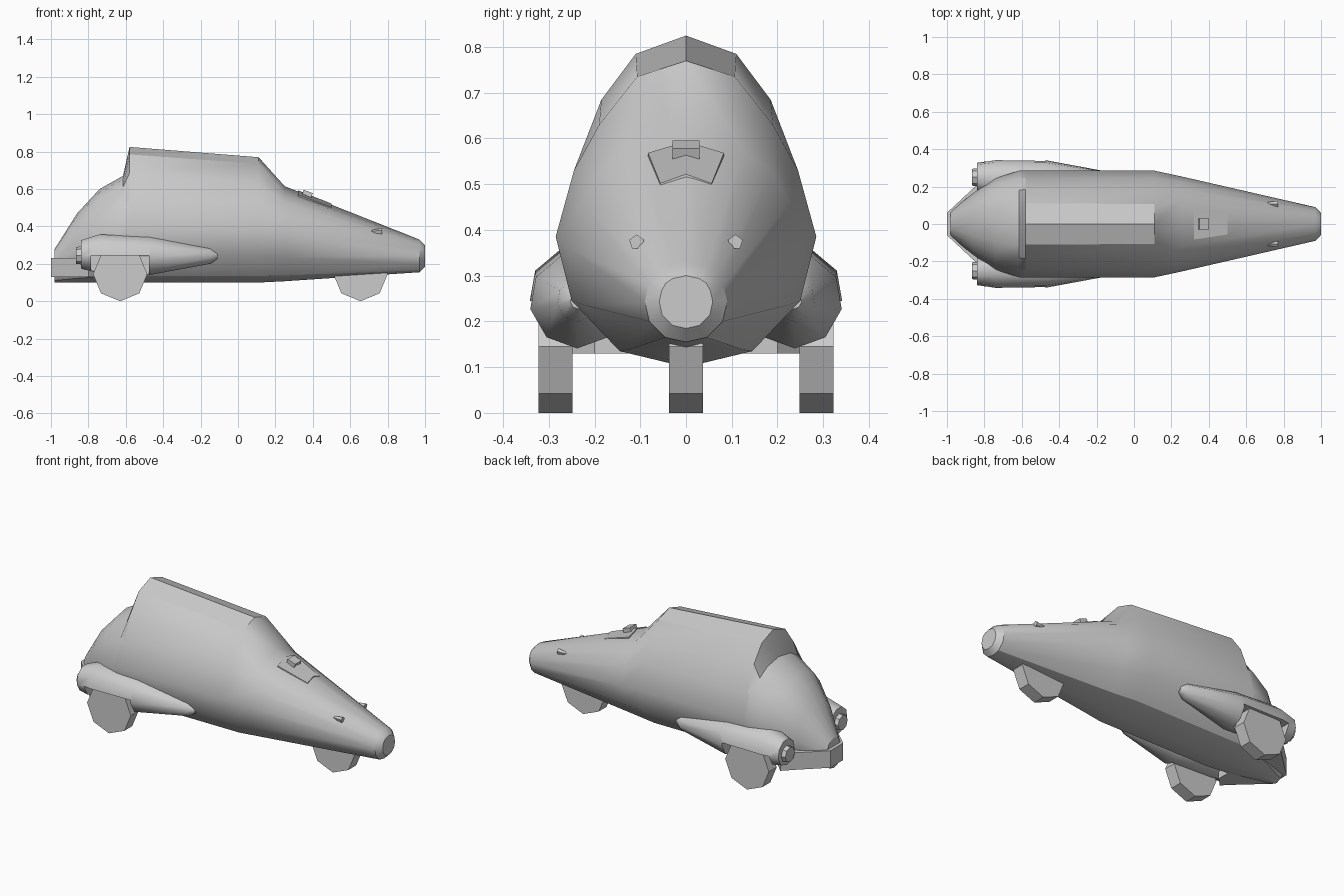
import bpy, bmesh, math
from mathutils import Matrix

if "Cube" in bpy.data.objects:
    bpy.data.objects.remove(bpy.data.objects["Cube"])


def make(name, verts, faces, angle=30):
    bm = bmesh.new()
    vs = [bm.verts.new(v) for v in verts]
    for f in faces:
        bm.faces.new([vs[i] for i in f])
    bmesh.ops.recalc_face_normals(bm, faces=bm.faces)
    me = bpy.data.meshes.new(name)
    bm.to_mesh(me)
    bm.free()
    ob = bpy.data.objects.new(name, me)
    bpy.context.collection.objects.link(ob)
    bpy.ops.object.select_all(action='DESELECT')
    bpy.context.view_layer.objects.active = ob
    ob.select_set(True)
    if angle:
        bpy.ops.object.shade_smooth_by_angle(angle=math.radians(angle))
    return ob


def loft(name, rings, angle=30):
    """Skin equal-length rings of points and cap both ends."""
    n = len(rings[0])
    faces = [[k * n + i, k * n + (i + 1) % n, (k + 1) * n + (i + 1) % n, (k + 1) * n + i]
             for k in range(len(rings) - 1) for i in range(n)]
    faces += [list(range(n)), list(range((len(rings) - 1) * n, len(rings) * n))]
    return make(name, [p for r in rings for p in r], faces, angle)


def full(x, half):
    """Mirror a half section (top centre to bottom centre) into a ring at x."""
    return [(x, y, z) for y, z in half] + [(x, -y, z) for y, z in half[-2:0:-1]]


def circle_x(x, y, z, r, n, turn=0.0):
    return [(x, y + r * math.sin(2 * math.pi * (i + turn) / n),
             z + r * math.cos(2 * math.pi * (i + turn) / n)) for i in range(n)]


def prism(name, outline, z0, z1):
    return loft(name, [[(x, y, z0) for x, y in outline], [(x, y, z1) for x, y in outline]], 0)


def wheel(name, x, y0, y1, r=0.145, n=8):
    ring = [(x + r * math.sin(2 * math.pi * i / n), r + r * math.cos(2 * math.pi * i / n))
            for i in range(n)]
    return loft(name, [[(a, y0, c) for a, c in ring], [(a, y1, c) for a, c in ring]], 0)


# Body sections
low = [(.285, .385), (.25, .245), (.145, .135), (0, .10)]
rear = [(0, .67), (.11, .65), (.18, .61), (.245, .53)] + low
cab_back = [(0, .825), (.11, .785), (.185, .685), (.245, .53)] + low
cab_front = [(0, .77), (.107, .735), (.19, .63), (.245, .53)] + low
hood = [(0, .615), (.125, .575), (.185, .53), (.228, .46), (.255, .36),
        (.22, .235), (.125, .138), (0, .107)]
nose = [(0, .33), (.045, .32), (.068, .305), (.082, .28), (.09, .243),
        (.08, .2), (.045, .165), (0, .155)]


def tail(w, top):
    return [(y * w / .285, .10 + (z - .10) * (top - .10) / .57) for y, z in rear]


tip = [(y * .65, .2425 + (z - .2425) * .66) for y, z in nose]
loft("body", [full(-.98, tail(.07, .28)), full(-.86, tail(.165, .47)),
              full(-.74, tail(.245, .60)), full(-.615, rear), full(-.58, cab_back),
              full(.11, cab_front), full(.25, hood), full(.97, nose), full(1.0, tip)])

# Side pods with wheel wells, nozzles, rear wheels and lamps
pod_path = [(-.84, .25, .253, .078), (-.74, .238, .258, .106), (-.47, .238, .245, .104),
            (-.15, .237, .245, .045), (-.11, .235, .245, .018)]
for side, s in (("left", 1), ("right", -1)):
    pod = loft(side + "_pod", [circle_x(x, s * y, z, r, 9, .5) for x, y, z, r in pod_path], 50)
    well = prism(side + "_well_cutter", [(-.785, s * .245), (-.475, s * .245),
                                         (-.475, s * .4), (-.785, s * .4)], .05, .245)
    well.hide_render = True
    well.hide_viewport = True
    cut = pod.modifiers.new("wheel_well", 'BOOLEAN')
    cut.object = well
    cut.operation = 'DIFFERENCE'
    cut.solver = 'EXACT'
    loft(side + "_nozzle", [circle_x(-.865, s * .25, .245, .045, 8),
                            circle_x(-.82, s * .25, .245, .05, 8)])
    wheel(side + "_rear_wheel", -.63, s * .248, s * .322)
    loft(side + "_lamp", [circle_x(.695, s * .108, .373, .006, 5),
                          circle_x(.77, s * .108, .373, .017, 5)], 0)

wheel("front_wheel", .655, -.037, .037)

# V-shaped rear bumper joining tail and pods
prism("rear_bumper", [(-1, -.06), (-1, .06), (-.85, .2), (-.80, .25),
                      (-.75, .2), (-.75, -.2), (-.80, -.25), (-.85, -.2)], .13, .232)


# Hood intake panel following the creased hood
def hood_z(x, y):
    half_w = .125 - .111 * (x - .25)
    return .615 - .396 * (x - .25) - abs(y) * .035 / half_w


outline = [(.32, -.083), (.32, 0), (.32, .083), (.50, .056), (.50, 0), (.50, -.056)]
loft("hood_panel", [[(x, y, hood_z(x, y) + dz) for x, y in outline] for dz in (-.02, .006)], 0)

# Small tilted intake block
block = [(-.026, -.03), (.026, -.03), (.026, .03), (-.026, .03)]
scoop = loft("hood_scoop", [[(x, y, z) for x, y in block] for z in (-.02, .022)], 0)
scoop.data.transform(Matrix.Translation((.368, 0, .566)) @ Matrix.Rotation(math.radians(20), 4, 'Y'))
